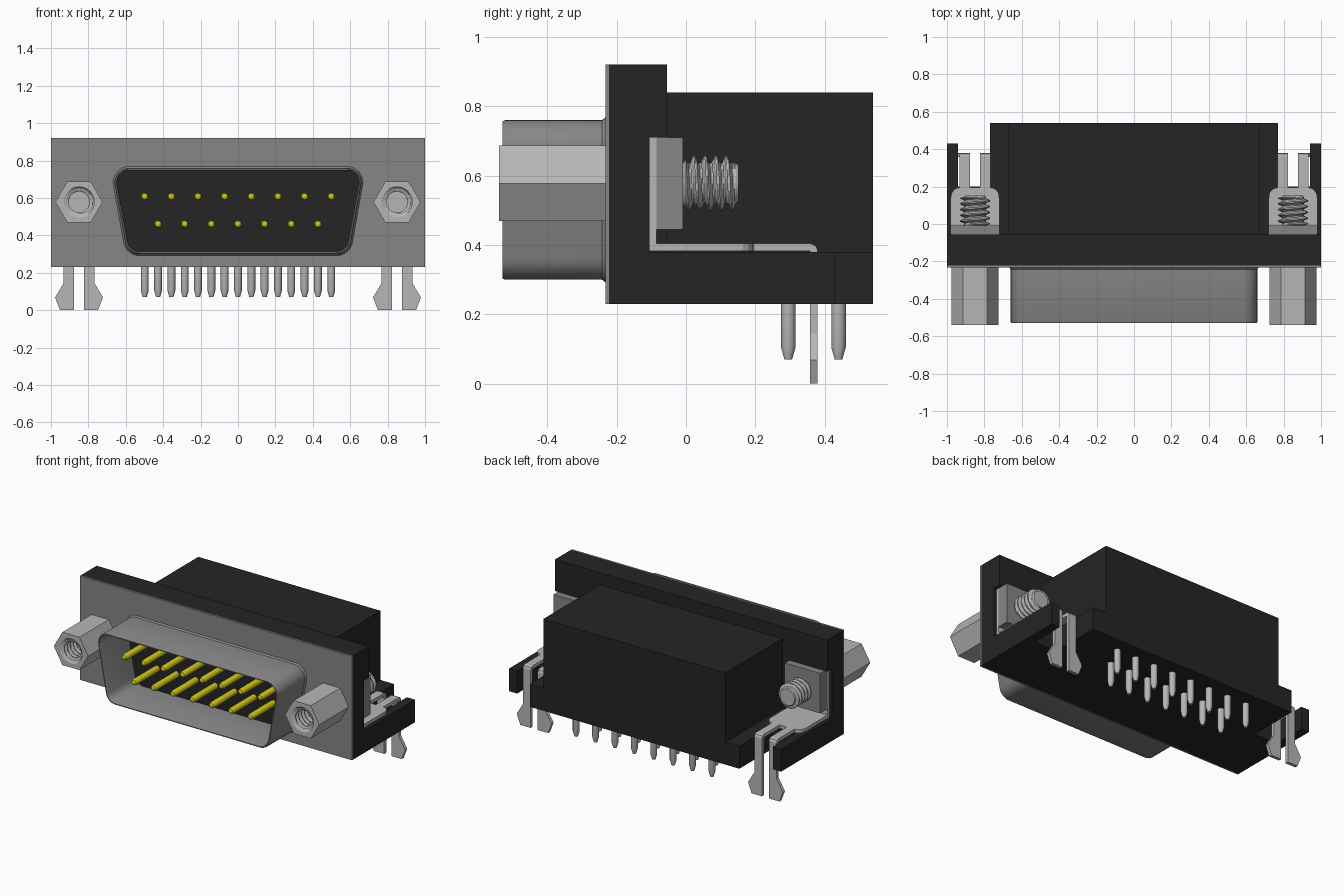
import bpy, bmesh, math
from mathutils import Vector

cube = bpy.data.objects.get("Cube")
if cube:
    bpy.data.objects.remove(cube, do_unlink=True)


def material(name, rgb):
    m = bpy.data.materials.new(name)
    m.use_nodes = True
    m.diffuse_color = (*rgb, 1)
    bsdf = m.node_tree.nodes["Principled BSDF"]
    bsdf.inputs["Base Color"].default_value = (*rgb, 1)
    bsdf.inputs["Roughness"].default_value = 0.6
    return m


BLACK = material("black plastic", (0.018, 0.018, 0.018))
STEEL = material("dark steel", (0.24, 0.24, 0.24))
TIN = material("light tin", (0.47, 0.47, 0.47))
GOLD = material("yellow gold", (0.62, 0.56, 0.01))


def loft(name, loops, mat, caps=(True, True), smooth=False):
    """Bridge equal-length closed loops of 3D points."""
    bm = bmesh.new()
    rows = [[bm.verts.new(p) for p in loop] for loop in loops]
    n = len(rows[0])
    for a, b in zip(rows, rows[1:]):
        for i in range(n):
            j = (i + 1) % n
            bm.faces.new((a[i], a[j], b[j], b[i]))
    if caps[0]:
        bm.faces.new(rows[0][::-1])
    if caps[1]:
        bm.faces.new(rows[-1])
    bmesh.ops.recalc_face_normals(bm, faces=bm.faces)
    me = bpy.data.meshes.new(name)
    bm.to_mesh(me)
    bm.free()
    me.materials.append(mat)
    ob = bpy.data.objects.new(name, me)
    bpy.context.collection.objects.link(ob)
    if smooth:
        for p in me.polygons:
            p.use_smooth = True
        me.set_sharp_from_angle(angle=math.radians(35))
    return ob


def place(u, v, t, axis):
    return {"X": (t, u, v), "Y": (u, t, v), "Z": (u, v, t)}[axis]


def prism(name, pts, axis, a, b, mat):
    return loft(name, [[place(u, v, t, axis) for u, v in pts] for t in (a, b)], mat)


def rect(u0, u1, v0, v1):
    return [(u0, v0), (u1, v0), (u1, v1), (u0, v1)]


def turned(name, rings, axis, centre, mat, seg=24, smooth=False):
    """Loft rings (position, radius); a radius may be a function of the angle."""
    loops = []
    for t, r in rings:
        loop = []
        for i in range(seg):
            a = math.tau * i / seg
            q = r(a) if callable(r) else r
            loop.append(place(centre[0] + q * math.cos(a),
                              centre[1] + q * math.sin(a), t, axis))
        loops.append(loop)
    return loft(name, loops, mat, smooth=smooth)


def mirrored(half):
    return half + [(-x, y) for x, y in reversed(half)]


# Black housing: flange, pocketed flange back, base with clip slots, rear body
prism("flange", rect(-1, 1, 0.23, 0.92), "Y", -0.222, -0.105, BLACK)
prism("flange_back", mirrored([(1, 0.23), (1, 0.38), (0.72, 0.38), (0.72, 0.71),
                               (1, 0.71), (1, 0.92)]), "Y", -0.105, -0.055, BLACK)
prism("base", mirrored([(1, -0.055), (1, 0.43), (0.94, 0.43), (0.94, 0.2),
                        (0.77, 0.2), (0.77, 0.54)]), "Z", 0.23, 0.38, BLACK)
prism("rear_body", rect(-0.67, 0.67, 0.38, 0.84), "Y", -0.055, 0.54, BLACK)
prism("front_plate", rect(-1, 1, 0.23, 0.92), "Y", -0.232, -0.222, STEEL)


# D-shaped shell with rounded corners
def d_outline(inset, y, radius=0.075, steps=6):
    top, bot, zt, zb = 0.675 - inset * 1.1, 0.592 - inset * 0.9, 0.76 - inset, 0.30 + inset
    cs = [Vector(c) for c in ((-top, zt), (-bot, zb), (bot, zb), (top, zt))]
    out = []
    for i, c in enumerate(cs):
        p = (cs[i - 1] - c).normalized()
        q = (cs[(i + 1) % 4] - c).normalized()
        half = p.angle(q) / 2
        r = radius - inset
        mid = c + (p + q).normalized() * r / math.sin(half)
        a = c + p * r / math.tan(half) - mid
        b = c + q * r / math.tan(half) - mid
        for k in range(steps + 1):
            f = k / steps
            w = (a * (1 - f) + b * f).normalized() * r + mid
            out.append((w.x, y, w.y))
    return out


loft("connector_shell", [d_outline(i, y) for i, y in (
    (-0.008, -0.232), (0, -0.242), (0, -0.522), (0.004, -0.53), (0.010, -0.53),
    (0.014, -0.522), (0.014, -0.232))], STEEL, caps=(False, False), smooth=True)
loft("pin_insulator", [d_outline(0.013, -0.23), d_outline(0.013, -0.238)], BLACK)

# Contact pins in front and solder pins below
PITCH = 0.1425
for row, count, z, y in (("upper", 8, 0.607, 0.44), ("lower", 7, 0.46, 0.295)):
    for i in range(count):
        x = (i - (count - 1) / 2) * PITCH
        turned(f"{row}_contact_pin_{i + 1}",
               [(-0.236, 0.021), (-0.470, 0.021), (-0.484, 0.016), (-0.49, 0.007)],
               "Y", (x, z), GOLD, 12, True)
        turned(f"{row}_solder_pin_{i + 1}",
               [(0.235, 0.021), (0.105, 0.021), (0.07, 0.011)],
               "Z", (x, y), TIN, 12, True)


# Screw threads as a helical radius wave
def thread(y, low, high, pitch=0.031):
    def radius(a):
        f = (y / pitch + a / math.tau) % 1
        w = abs(2 * f - 1)
        return low + (high - low) * min(1, max(0, (w - 0.25) * 2))
    return radius


def hexagon(a):
    return 0.126 * math.cos(math.pi / 6) / math.cos(a % (math.pi / 3) - math.pi / 6)


CX, CZ = 0.85, 0.578
for side, s in (("left", 1), ("right", -1)):
    c = (s * CX, CZ)
    # Hex standoff with threaded bore
    bore = [(-0.53 + 0.004 * k, thread(-0.53 + 0.004 * k, 0.056, 0.076)) for k in range(64)]
    turned(f"{side}_hex_standoff",
           [(-0.232, hexagon), (-0.54, hexagon), (-0.54, 0.082)] + bore, "Y", c, TIN)
    # Rear nut and screw end
    xs = sorted((s * 0.72, s * 0.98))
    prism(f"{side}_nut", rect(*xs, 0.445, 0.71), "Y", -0.085, -0.008, STEEL)
    shaft = [(0.004 * k, thread(0.004 * k, 0.058, 0.08)) for k in range(36)]
    turned(f"{side}_screw", [(-0.01, 0.058)] + shaft + [(0.144, 0.058), (0.152, 0.054)],
           "Y", c, TIN)
    # Bracket: upright plate and foot with rounded end
    prism(f"{side}_bracket_upright", rect(*xs, 0.382, 0.71), "Y", -0.105, -0.085, TIN)
    foot = [(0.13, -0.085), (0.13, 0.14)]
    foot += [(0.08 + 0.05 * math.cos(a), 0.145 + 0.05 * math.sin(a))
             for a in (math.pi / 8 * k for k in range(1, 5))]
    prism(f"{side}_bracket_foot", [(s * CX + x, y) for x, y in mirrored(foot)],
          "Z", 0.382, 0.404, TIN)
    # Two board-lock prongs: bent strip, then barbed tip
    bend = [(0.18, 0.404), (0.36, 0.404), (0.374, 0.398), (0.38, 0.384), (0.38, 0.2),
            (0.358, 0.2), (0.358, 0.382), (0.18, 0.382)]
    for label, d in (("outer", s), ("inner", -s)):
        x0, x1 = s * CX + d * 0.026, s * CX + d * 0.082
        prism(f"{side}_{label}_prong", bend, "X", x0, x1, TIN)
        tip = [(0.026, 0.2), (0.082, 0.2), (0.082, 0.145), (0.128, 0.068),
               (0.102, 0), (0.026, 0)]
        prism(f"{side}_{label}_prong_barb", [(s * CX + d * x, z) for x, z in tip],
              "Y", 0.358, 0.38, TIN)
